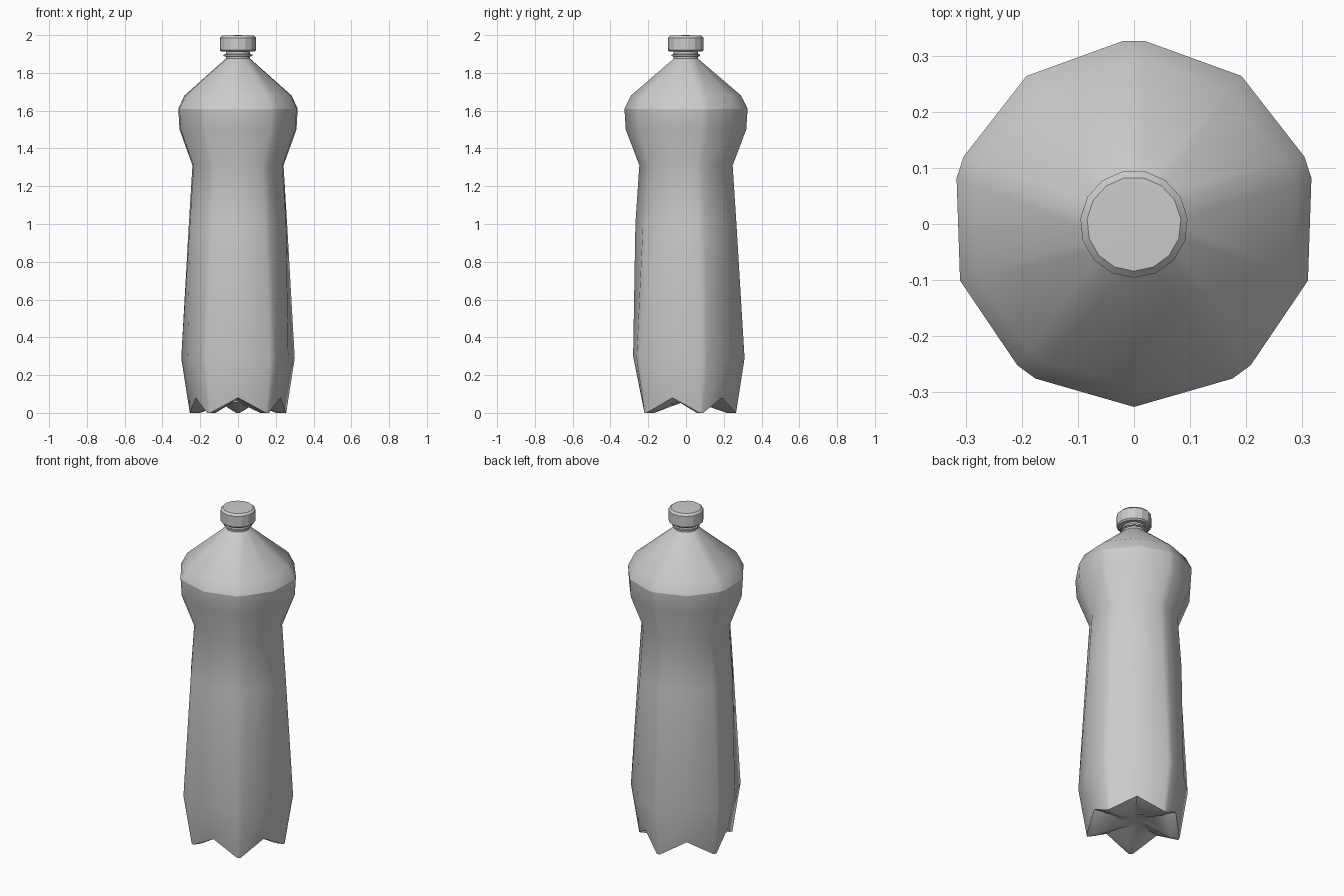
import bpy, bmesh, math
from mathutils import Vector

if "Cube" in bpy.data.objects:
    bpy.data.objects.remove(bpy.data.objects["Cube"])

N = 15  # five groups of: one valley vertex + a narrow two-vertex foot ridge


def round_ring(r, z):
    """Regular 15-sided ring with a corner facing the front."""
    return [Vector((r * math.cos(a), r * math.sin(a), z))
            for a in (math.radians(-90 + 24 * k) for k in range(N))]


def lobed_ring(valley_r, valley_z, ridge_r, ridge_z, half):
    """Ring with five valleys and five bevelled ridges."""
    pts = []
    for m in range(5):
        a = math.radians(-90 + 72 * m)
        pts.append(Vector((valley_r * math.cos(a), valley_r * math.sin(a), valley_z)))
        b = a + math.radians(36)
        out = Vector((math.cos(b), math.sin(b), 0)) * ridge_r
        side = Vector((-math.sin(b), math.cos(b), 0)) * half
        up = Vector((0, 0, ridge_z))
        pts += [out - side + up, out + side + up]
    return pts


def loft(name, rings, angle, bottom=None, top=None, crease_z=None):
    """Skin the rings from bottom to top, close the ends with fans."""
    bm = bmesh.new()
    loops = [[bm.verts.new(p) for p in ring] for ring in rings]
    for lo, hi in zip(loops, loops[1:]):
        for i in range(N):
            j = (i + 1) % N
            bm.faces.new((lo[i], lo[j], hi[j], hi[i]))
    for loop, z in ((loops[0], bottom), (loops[-1], top)):
        if z is not None:
            c = bm.verts.new((0, 0, z))
            for i in range(N):
                bm.faces.new((loop[i], loop[(i + 1) % N], c))
    bmesh.ops.recalc_face_normals(bm, faces=bm.faces)
    for f in bm.faces:
        f.smooth = True
    for e in bm.edges:
        on_crease = crease_z is not None and all(abs(v.co.z - crease_z) < 1e-4 for v in e.verts)
        if on_crease or (len(e.link_faces) == 2 and e.calc_face_angle() > math.radians(angle)):
            e.smooth = False
    mesh = bpy.data.meshes.new(name)
    bm.to_mesh(mesh)
    bm.free()
    obj = bpy.data.objects.new(name, mesh)
    bpy.context.collection.objects.link(obj)
    return obj


# Bottle body: recessed hub, petal feet, tapered waist, bulging shoulder
body = [
    round_ring(0.07, 0.055),
    lobed_ring(0.20, 0.078, 0.215, 0.0, 0.010),
    lobed_ring(0.235, 0.08, 0.265, 0.0, 0.010),
    lobed_ring(0.28, 0.30, 0.31, 0.29, 0.018),
    lobed_ring(0.268, 1.0, 0.267, 1.0, 0.02),
]
body += [lobed_ring(r, z, r, z, 0.02) for r, z in
         ((0.247, 1.31), (0.319, 1.50), (0.326, 1.61), (0.292, 1.68))]
body.append(round_ring(0.065, 1.875))
loft("bottle_body", body, 35, bottom=0.065, crease_z=1.61)

# Neck with a small collar ring
neck = ((0.065, 1.875), (0.065, 1.886), (0.076, 1.889), (0.076, 1.897),
        (0.065, 1.90), (0.065, 1.915))
loft("bottle_neck", [round_ring(r, z) for r, z in neck], 30)

# Screw cap
cap = ((0.065, 1.912), (0.088, 1.912), (0.096, 1.92), (0.096, 1.985), (0.084, 1.997))
loft("bottle_cap", [round_ring(r, z) for r, z in cap], 23, bottom=1.912, top=2.0)
